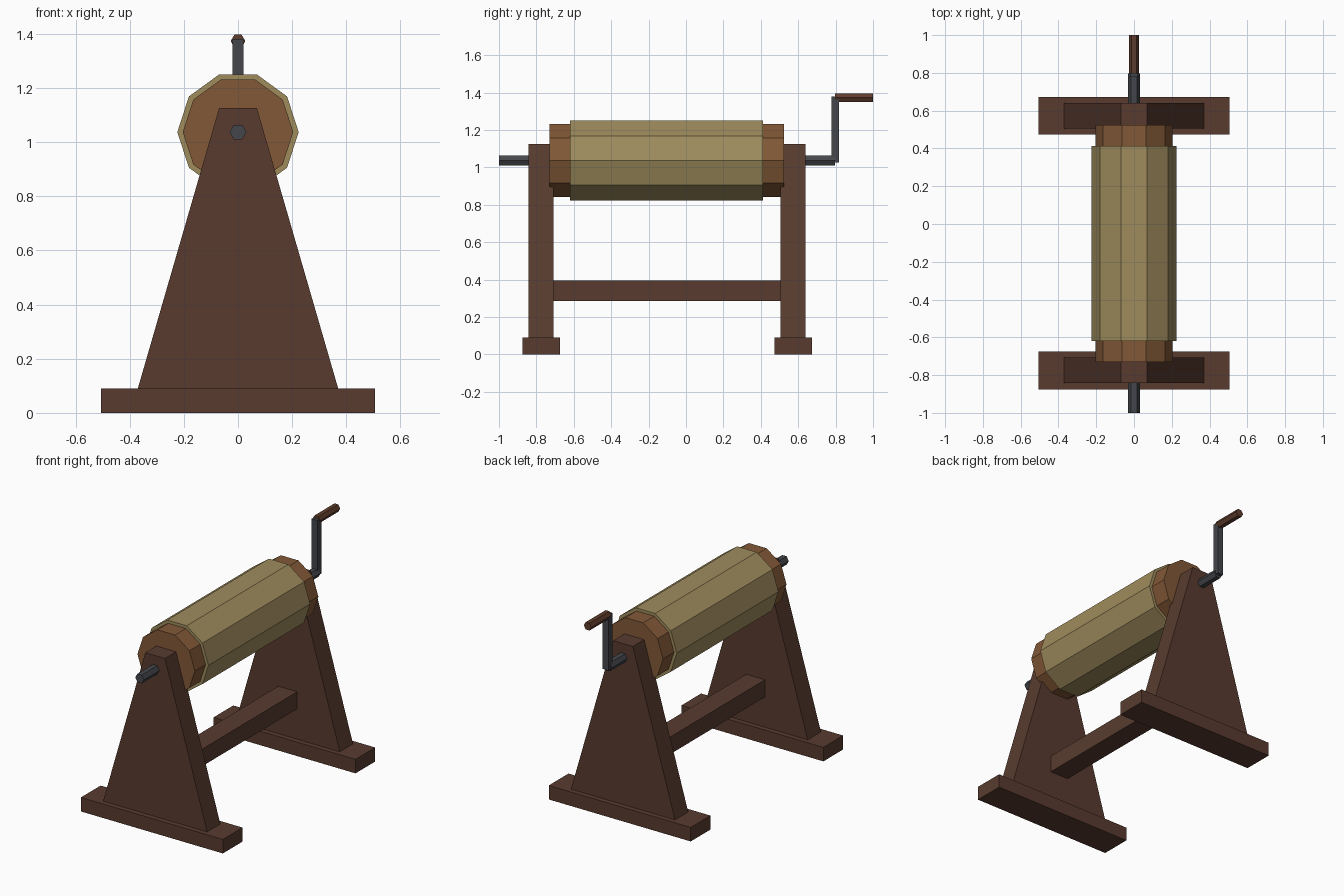
import bpy
import math

cube = bpy.data.objects.get("Cube")
if cube:
    bpy.data.objects.remove(cube, do_unlink=True)


def material(name, rgb):
    mat = bpy.data.materials.new(name)
    mat.use_nodes = True
    mat.diffuse_color = (*rgb, 1)
    mat.node_tree.nodes["Principled BSDF"].inputs["Base Color"].default_value = (*rgb, 1)
    return mat


DARK_WOOD = material("dark wood", (0.098, 0.044, 0.028))
LIGHT_WOOD = material("light wood", (0.223, 0.098, 0.038))
ROPE = material("straw", (0.345, 0.262, 0.110))
IRON = material("iron", (0.058, 0.061, 0.070))
GRIP = material("grip wood", (0.115, 0.046, 0.026))


def extrude_y(name, profile, y0, y1, mat):
    """Solid made by sweeping an anticlockwise x-z profile from y0 to y1."""
    n = len(profile)
    verts = [(x, y, z) for y in (y0, y1) for x, z in profile]
    faces = [tuple(range(n)), tuple(reversed(range(n, 2 * n)))]
    faces += [(i, i + n, (i + 1) % n + n, (i + 1) % n) for i in range(n)]
    mesh = bpy.data.meshes.new(name)
    mesh.from_pydata(verts, [], faces)
    mesh.materials.append(mat)
    obj = bpy.data.objects.new(name, mesh)
    bpy.context.collection.objects.link(obj)
    return obj


def rod(name, sides, radius, z, y0, y1, mat):
    angles = [math.tau * i / sides for i in range(sides)]
    profile = [(radius * math.cos(a), z + radius * math.sin(a)) for a in angles]
    return extrude_y(name, profile, y0, y1, mat)


def beam(name, half_width, z0, z1, y0, y1, mat):
    w = half_width
    return extrude_y(name, [(-w, z0), (w, z0), (w, z1), (-w, z1)], y0, y1, mat)


AXLE_Z = 1.037

# Two end frames: a foot and a tapered upright each
for side, y in (("front", -0.775), ("back", 0.573)):
    beam(side + "_foot", 0.505, 0, 0.09, y - 0.1, y + 0.1, DARK_WOOD)
    taper = [(-0.37, 0.09), (0.37, 0.09), (0.07, 1.125), (-0.07, 1.125)]
    extrude_y(side + "_upright", taper, y - 0.067, y + 0.067, DARK_WOOD)

# Cross bar between the frames
beam("stretcher", 0.067, 0.285, 0.395, -0.71, 0.507, DARK_WOOD)

# Ten-sided drum with its wider winding
rod("drum", 10, 0.204, AXLE_Z, -0.73, 0.525, LIGHT_WOOD)
rod("winding", 10, 0.224, AXLE_Z, -0.62, 0.413, ROPE)

# Axle and crank
rod("axle", 6, 0.031, AXLE_Z, -1, 0.797, IRON)
beam("crank_arm", 0.021, 1.025, 1.38, 0.777, 0.819, IRON)
rod("crank_grip", 6, 0.027, 1.373, 0.797, 1, GRIP)
